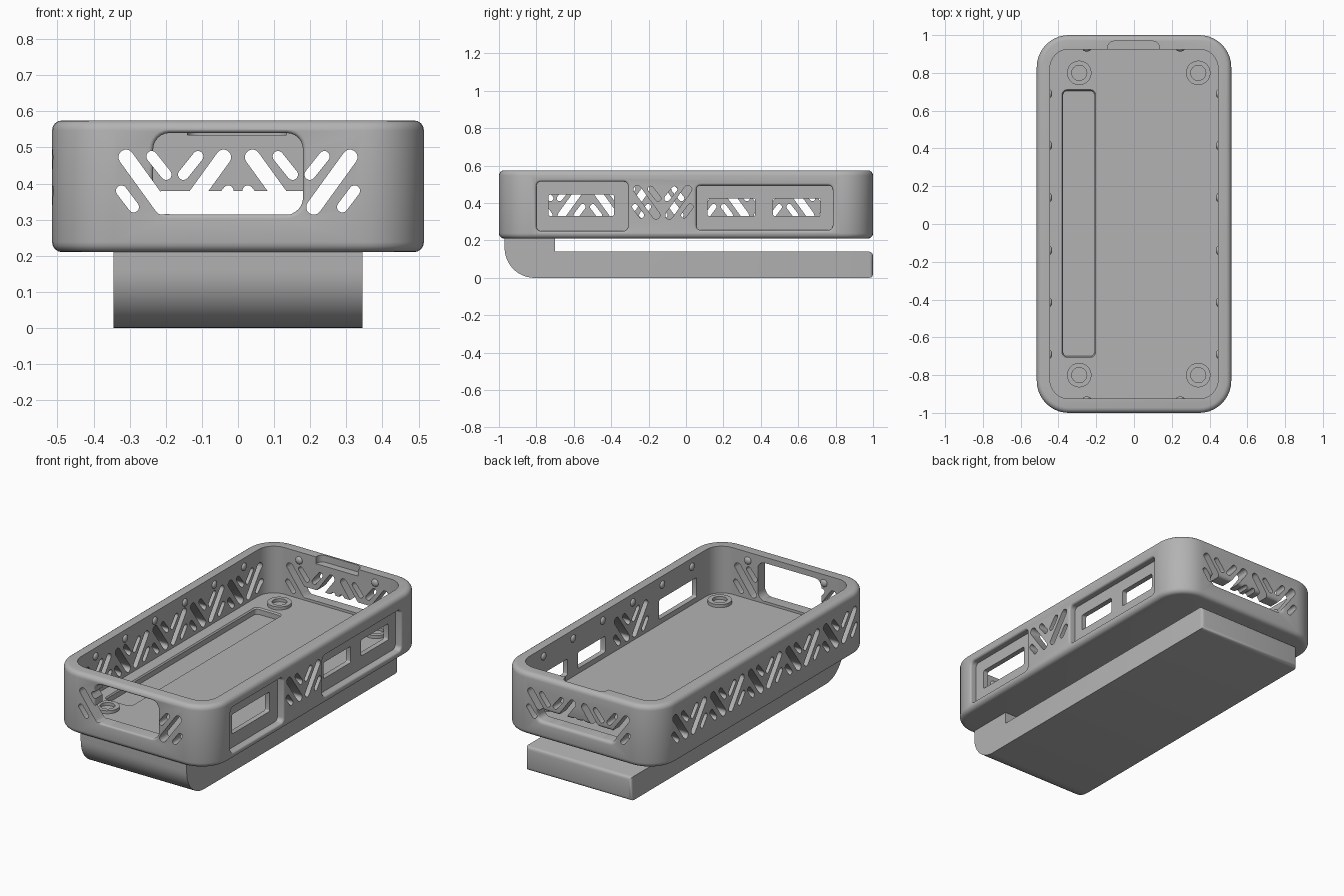
import bpy, bmesh
from math import sin, cos, pi, atan2, hypot
from mathutils import Matrix

cube = bpy.data.objects.get("Cube")
if cube:
    bpy.data.objects.remove(cube, do_unlink=True)

grey = bpy.data.materials.new("plain grey")
grey.use_nodes = True
GREY = (0.45, 0.45, 0.45, 1)
grey.diffuse_color = GREY
grey.node_tree.nodes["Principled BSDF"].inputs["Base Color"].default_value = GREY

# Where (u, v, depth) land for each extrusion axis
PLACE = {"x": lambda u, v, d: (d, u, v),
         "y": lambda u, v, d: (u, d, v),
         "z": lambda u, v, d: (u, v, d)}


def finish(bm, name):
    bmesh.ops.remove_doubles(bm, verts=bm.verts, dist=1e-5)
    bmesh.ops.recalc_face_normals(bm, faces=bm.faces)
    mesh = bpy.data.meshes.new(name)
    bm.to_mesh(mesh)
    bm.free()
    mesh.materials.append(grey)
    obj = bpy.data.objects.new(name, mesh)
    bpy.context.collection.objects.link(obj)
    return obj


def loft(bm, axis, box, r, rings, angle=0, seg=6):
    """Rounded rectangle (u0, u1, v0, v1) lofted through (depth, grow) rings."""
    u0, u1, v0, v1 = box
    cu, cv, hu, hv = (u0 + u1) / 2, (v0 + v1) / 2, (u1 - u0) / 2, (v1 - v0) / 2
    loops = []
    for depth, grow in rings:
        loop = []
        for k, (su, sv) in enumerate([(1, 1), (-1, 1), (-1, -1), (1, -1)]):
            for i in range(seg + 1):
                a = (k + i / seg) * pi / 2
                u = su * (hu - r) + (r + grow) * cos(a)
                v = sv * (hv - r) + (r + grow) * sin(a)
                p = (cu + u * cos(angle) - v * sin(angle),
                     cv + u * sin(angle) + v * cos(angle))
                loop.append(bm.verts.new(PLACE[axis](*p, depth)))
        loops.append(loop)
    n = len(loops[0])
    for a, b in zip(loops, loops[1:]):
        for i in range(n):
            bm.faces.new((a[i], a[(i + 1) % n], b[(i + 1) % n], b[i]))
    bm.faces.new(loops[0])
    bm.faces.new(loops[-1])


def flare(inner, face, out, size):
    """Straight cut that opens in a quarter round at the outer face."""
    s = 1 if face > 0 else -1
    rings = [(inner, 0)]
    for i in range(5):
        a = i / 4 * pi / 2
        rings.append((face - s * size * (1 - sin(a)), size * (1 - cos(a))))
    return rings + [(face + s * out, size)]


def slot(bm, axis, p, q, width, d0, d1):
    length = hypot(q[0] - p[0], q[1] - p[1]) + width
    cu, cv = (p[0] + q[0]) / 2, (p[1] + q[1]) / 2
    loft(bm, axis, (cu - length / 2, cu + length / 2, cv - width / 2, cv + width / 2),
         width * 0.49, [(d0, 0), (d1, 0)], atan2(q[1] - p[1], q[0] - p[0]), 4)


def vee(bm, axis, c, d0, d1):
    """One group of vent slots forming nested V shapes."""
    for s in (-1, 1):
        slot(bm, axis, (c + s * 0.135, 0.473), (c + s * 0.035, 0.335), 0.042, d0, d1)
        slot(bm, axis, (c + s * 0.064, 0.475), (c + s * 0.024, 0.425), 0.03, d0, d1)
        slot(bm, axis, (c + s * 0.148, 0.38), (c + s * 0.114, 0.335), 0.03, d0, d1)


def cut(target, bm, name):
    cutter = finish(bm, name)
    cutter.hide_render = True
    mod = target.modifiers.new(name, "BOOLEAN")
    mod.operation, mod.solver, mod.object = "DIFFERENCE", "EXACT", cutter
    mod.use_self = True
    bpy.context.view_layer.objects.active = target
    bpy.ops.object.modifier_apply(modifier=mod.name)
    bpy.data.objects.remove(cutter, do_unlink=True)


BOSSES = [(x, y) for x in (-0.29, 0.34) for y in (-0.8, 0.8)]
FLOOR = 0.30


def disc(bm, x, y, r, z0, z1):
    loft(bm, "z", (x - r, x + r, y - r, y + r), r, [(z0, 0), (z1, 0)])


# Tray shell with rounded rims
bm = bmesh.new()
R = 0.028
arc = [(R * (1 - sin(i * pi / 8)), -R * (1 - cos(i * pi / 8))) for i in range(5)]
low = [(0.21 + d, g) for d, g in reversed(arc)]
high = [(0.575 - d, g) for d, g in arc]
low = sorted([(0.21 + R * (1 - cos(i * pi / 8)), -R * (1 - sin(i * pi / 8))) for i in range(5)])
high = [(0.785 - z, g) for z, g in reversed(low)]
loft(bm, "z", (-0.515, 0.515, -1, 1), 0.17, low + high, seg=10)
tray = finish(bm, "tray")

# Main cavity
bm = bmesh.new()
loft(bm, "z", (-0.445, 0.445, -0.925, 0.925), 0.1, [(FLOOR, 0), (0.7, 0)], seg=8)
cut(tray, bm, "cavity_cutter")

# Large openings, side recesses, floor groove and rim notch
bm = bmesh.new()
loft(bm, "y", (-0.235, 0.18, 0.315, 0.54), 0.045, flare(-0.85, -1, 0.05, 0.012))
loft(bm, "y", (-0.235, 0.27, 0.315, 0.38), 0.03, flare(0.85, 1, 0.05, 0.02))
loft(bm, "x", (-0.80, -0.31, 0.25, 0.515), 0.025, flare(0.475, 0.515, 0.05, 0.012))
loft(bm, "x", (0.055, 0.785, 0.255, 0.495), 0.025, flare(0.475, 0.515, 0.05, 0.012))
loft(bm, "z", (-0.375, -0.21, -0.70, 0.705), 0.02, [(0.262, 0), (FLOOR - 0.008, 0), (FLOOR, 0.006), (0.33, 0.006)])
loft(bm, "z", (-0.14, 0.135, 0.86, 0.968), 0.035, [(0.535, 0), (0.62, 0)])
cut(tray, bm, "opening_cutter")

# Port windows and vent slots
bm = bmesh.new()
for y0, y1, top in ((-0.735, -0.385, 0.445), (0.115, 0.37, 0.425), (0.465, 0.72, 0.425)):
    loft(bm, "x", (y0, y1, 0.33, top), 0.01, [(0.4, 0), (0.55, 0)], seg=3)
vee(bm, "x", -0.125, 0.4, 0.55)
for k in range(-2, 3):
    vee(bm, "x", k * 0.35, -0.55, -0.4)
for c in (-0.175, 0.175):
    vee(bm, "y", c, -1.05, -0.88)
    vee(bm, "y", c, 0.88, 1.05)
cut(tray, bm, "vent_cutter")

# Screw bosses with shallow bores
bm = bmesh.new()
for x, y in BOSSES:
    disc(bm, x, y, 0.065, FLOOR - 0.03, FLOOR + 0.018)
bosses = finish(bm, "screw_bosses")
bm = bmesh.new()
for x, y in BOSSES:
    disc(bm, x, y, 0.04, FLOOR, FLOOR + 0.05)
cut(bosses, bm, "bore_cutter")

# Snap bumps around the inner wall
bm = bmesh.new()
spots = [(s * 0.445, y, 0) for s in (-1, 1) for y in (-0.69, -0.415, -0.14, 0.14, 0.415, 0.69)]
spots += [(x, s * 0.925, 1) for s in (-1, 1) for x in (-0.25, 0.245)]
for x, y, end in spots:
    size = (0.022, 0.012, 0.022) if end else (0.012, 0.022, 0.022)
    bmesh.ops.create_uvsphere(bm, u_segments=16, v_segments=8, radius=1,
                              matrix=Matrix.Translation((x, y, 0.525)) @ Matrix.Diagonal((*size, 1)))
bumps = finish(bm, "snap_bumps")

# Clip under the tray: block, rounded bend and long tongue
profile = [(1, 0), (1, 0.14), (-0.70, 0.14), (-0.70, 0.23), (-0.97, 0.23)]
profile += [(-0.81 - 0.16 * cos(i * pi / 24), 0.16 - 0.16 * sin(i * pi / 24)) for i in range(13)]
bm = bmesh.new()
face = bm.faces.new([bm.verts.new((-0.345, y, z)) for y, z in profile])
new = bmesh.ops.extrude_face_region(bm, geom=[face])["geom"]
bmesh.ops.translate(bm, vec=(0.69, 0, 0), verts=[g for g in new if isinstance(g, bmesh.types.BMVert)])
bmesh.ops.recalc_face_normals(bm, faces=bm.faces)
bmesh.ops.bevel(bm, geom=[e for e in bm.edges if all(v.co.y > 0.99 for v in e.verts)],
                offset=0.02, segments=3, profile=0.5, affect="EDGES")
clip = finish(bm, "belt_clip")

for obj in (tray, bosses, bumps, clip):
    bpy.ops.object.select_all(action="DESELECT")
    obj.select_set(True)
    bpy.context.view_layer.objects.active = obj
    bpy.ops.object.shade_smooth_by_angle(angle=0.6)
